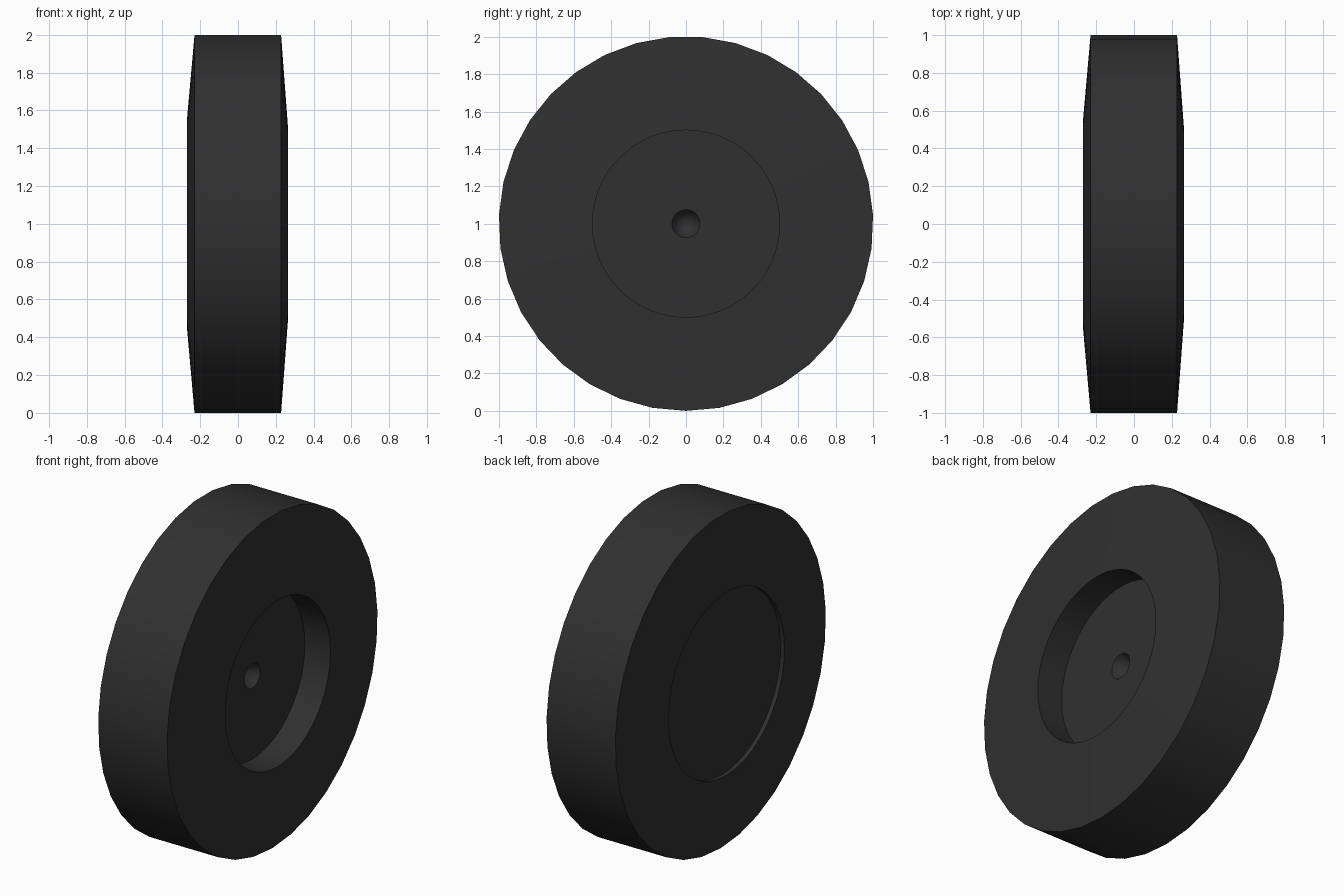
import bpy, bmesh
from math import sin, cos, pi, radians

if "Cube" in bpy.data.objects:
    bpy.data.objects.remove(bpy.data.objects["Cube"])

SIDES = 35                  # tread facets, one corner pointing straight down
SEG = SIDES * 2             # recess circles are twice as fine
R = 1.001
APOTHEM = cos(pi / SIDES)

# Profile as (x, radius), from left recess floor over the tread to the axle dimple
profile = [(-0.245, 0), (-0.245, 0.55), (-0.27, 0.55),
           (-0.23, R), (0.228, R),
           (0.265, 0.5), (0.095, 0.5), (0.095, 0.075), (-0.06, 0)]

bm = bmesh.new()


def ring(x, r):
    if r == 0:
        return [bm.verts.new((x, 0, R))] * SEG
    verts = []
    for i in range(SEG):
        a = -pi / 2 + 2 * pi * i / SEG
        # the tread keeps its straight low-poly sides
        k = r * APOTHEM if (r == R and i % 2) else r
        verts.append(bm.verts.new((x, k * cos(a), R + k * sin(a))))
    return verts


# Lathe around the x axis
rings = [ring(x, r) for x, r in profile]
for a, b in zip(rings, rings[1:]):
    for i in range(SEG):
        j = (i + 1) % SEG
        quad = list(dict.fromkeys((a[i], a[j], b[j], b[i])))
        bm.faces.new(quad)
bmesh.ops.recalc_face_normals(bm, faces=bm.faces)

mesh = bpy.data.meshes.new("wheel")
bm.to_mesh(mesh)
bm.free()
wheel = bpy.data.objects.new("wheel", mesh)
bpy.context.collection.objects.link(wheel)

# Dark rubber
rubber = bpy.data.materials.new("dark_rubber")
rubber.diffuse_color = (0.03, 0.03, 0.03, 1)
rubber.use_nodes = True
rubber.node_tree.nodes["Principled BSDF"].inputs["Base Color"].default_value = rubber.diffuse_color
mesh.materials.append(rubber)

bpy.context.view_layer.objects.active = wheel
wheel.select_set(True)
bpy.ops.object.shade_smooth_by_angle(angle=radians(30))
